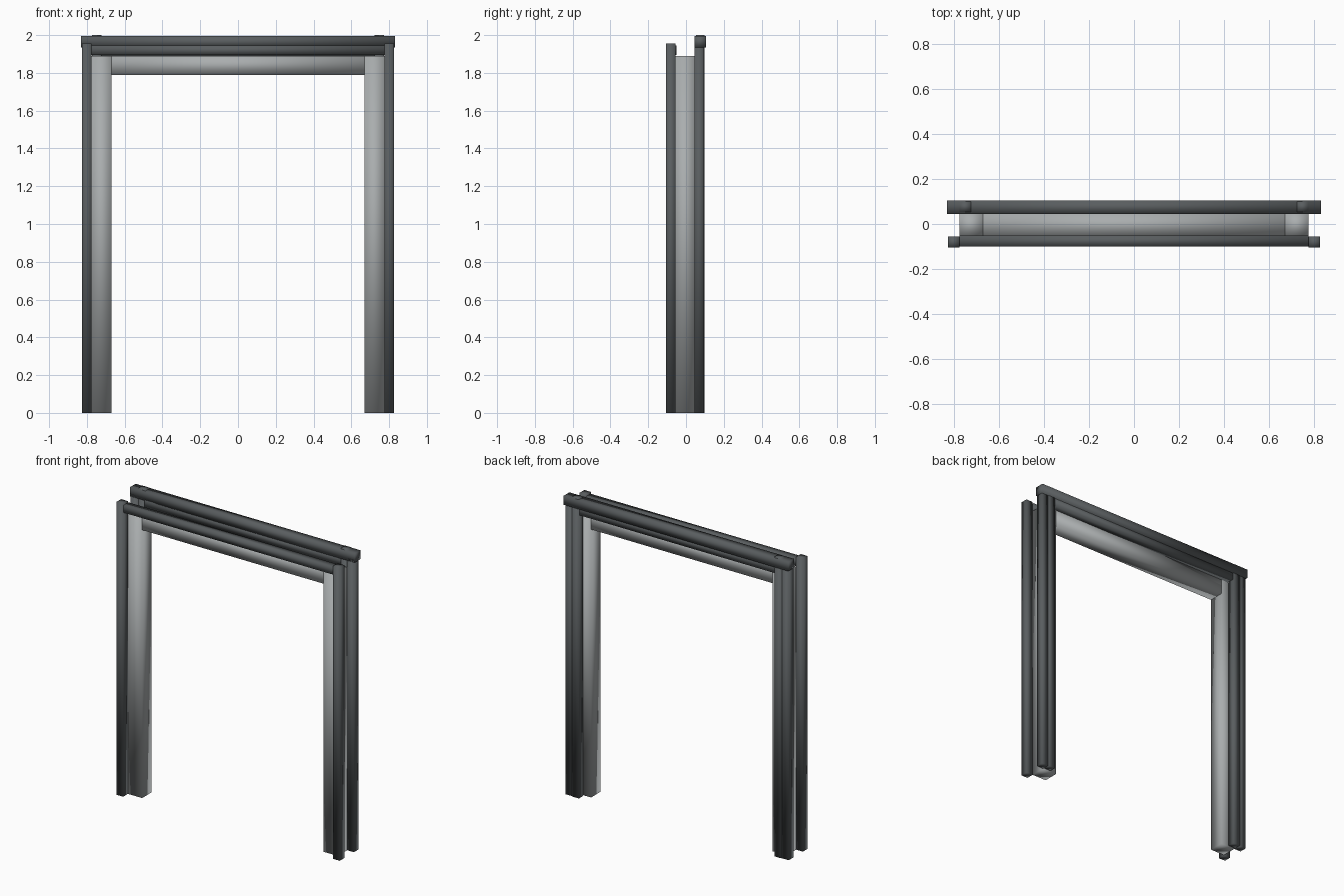
import bpy

if "Cube" in bpy.data.objects:
    bpy.data.objects.remove(bpy.data.objects["Cube"], do_unlink=True)


def make_material(name, colour):
    mat = bpy.data.materials.new(name)
    mat.use_nodes = True
    mat.diffuse_color = colour
    mat.node_tree.nodes["Principled BSDF"].inputs["Base Color"].default_value = colour
    return mat


dark = make_material("dark grey trim", (0.10, 0.11, 0.115, 1))
light = make_material("light grey lining", (0.40, 0.42, 0.425, 1))


def box(name, xs, ys, zs, mat):
    """Softly shaded box spanning the given ranges."""
    bpy.ops.mesh.primitive_cube_add(size=1)
    obj = bpy.context.object
    obj.name = obj.data.name = name
    for v in obj.data.vertices:
        v.co = [lo + (c + 0.5) * (hi - lo) for c, (lo, hi) in zip(v.co, (xs, ys, zs))]
    for face in obj.data.polygons:
        face.use_smooth = True
    obj.data.materials.append(mat)
    return obj


FRONT, MIDDLE, BACK = (-0.105, -0.055), (-0.055, 0.045), (0.045, 0.095)

# Uprights, mirrored on both sides
for side, sign in (("left", 1), ("right", -1)):
    def upright(name, inner, outer, ys, top, mat):
        xs = sorted((sign * inner, sign * outer))
        box(f"{side}_{name}", xs, ys, (0, top), mat)

    upright("jamb", 0.67, 0.775, MIDDLE, 1.89, light)
    upright("front_trim", 0.775, 0.825, FRONT, 1.955, dark)
    upright("back_outer_trim", 0.775, 0.825, BACK, 1.95, dark)
    upright("back_inner_trim", 0.722, 0.774, (0.054, 0.099), 2.0, dark)

# Horizontal members
box("head_lining", (-0.67, 0.67), MIDDLE, (1.79, 1.89), light)
box("front_head_trim", (-0.775, 0.775), (-0.10, -0.05), (1.895, 1.945), dark)
box("back_head_trim", (-0.722, 0.722), BACK, (1.89, 1.94), dark)
box("back_top_beam", (-0.83, 0.83), (0.045, 0.105), (1.935, 1.995), dark)
